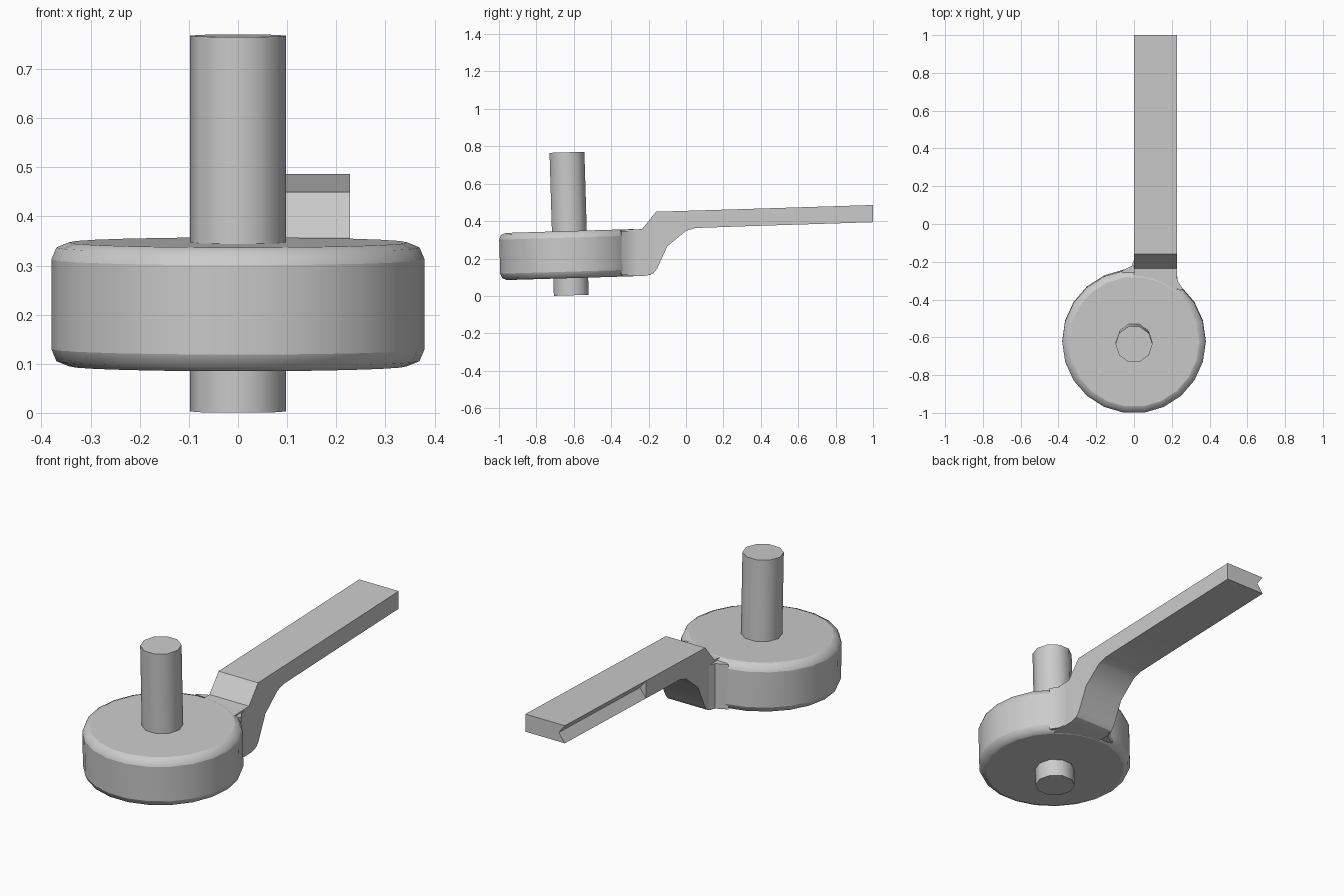
import bpy, bmesh, math
from mathutils import Vector, Matrix

if "Cube" in bpy.data.objects:
    bpy.data.objects.remove(bpy.data.objects["Cube"], do_unlink=True)

grey = bpy.data.materials.new("plain grey")
grey.use_nodes = True
grey.diffuse_color = (0.6, 0.6, 0.6, 1)
grey.node_tree.nodes["Principled BSDF"].inputs["Base Color"].default_value = (0.6, 0.6, 0.6, 1)

TILT = 0.03
CENTRE = Vector((0, -0.62, 0.22))


def finish(name, bm):
    bmesh.ops.recalc_face_normals(bm, faces=bm.faces)
    mesh = bpy.data.meshes.new(name)
    bm.to_mesh(mesh)
    bm.free()
    mesh.materials.append(grey)
    obj = bpy.data.objects.new(name, mesh)
    bpy.context.collection.objects.link(obj)
    return obj


def prism(name, points, sweep):
    """Closed outline swept along a vector."""
    bm = bmesh.new()
    face = bm.faces.new([bm.verts.new(p) for p in points])
    result = bmesh.ops.extrude_face_region(bm, geom=[face], use_keep_orig=True)
    moved = [v for v in result["geom"] if isinstance(v, bmesh.types.BMVert)]
    bmesh.ops.translate(bm, verts=moved, vec=sweep)
    return finish(name, bm)


def tilted_cylinder(name, sides, radius, bottom, top):
    """Cylinder on the head's slightly leaning axis."""
    bm = bmesh.new()
    place = (Matrix.Translation(CENTRE) @ Matrix.Rotation(TILT, 4, "X")
             @ Matrix.Translation((0, 0, (bottom + top) / 2 - CENTRE.z)))
    bmesh.ops.create_cone(bm, cap_ends=True, segments=sides, radius1=radius,
                          radius2=radius, depth=top - bottom, matrix=place)
    bmesh.ops.rotate(bm, verts=bm.verts, cent=CENTRE,
                     matrix=place.to_3x3() @ Matrix.Rotation(math.pi / 2, 3, "Z")
                     @ place.to_3x3().inverted())
    return finish(name, bm)


def smooth(obj, degrees):
    bpy.ops.object.select_all(action="DESELECT")
    obj.select_set(True)
    bpy.context.view_layer.objects.active = obj
    bpy.ops.object.shade_smooth_by_angle(angle=math.radians(degrees))


# Round head with softened rims
head = tilted_cylinder("head", 22, 0.38, 0.095, 0.347)
bevel = head.modifiers.new("rims", "BEVEL")
bevel.width = 0.035
bevel.segments = 2
bevel.angle_limit = math.radians(50)
bevel.limit_method = "ANGLE"
smooth(head, 30)

# Pin through the head
pin = tilted_cylinder("pin", 10, 0.098, 0.003, 0.768)
smooth(pin, 38)

# Cranked neck rising from the head to the handle
WIDTH = 0.228
GROOVE_Y = 0.33
neck_profile = [(-0.45, 0.349), (-0.235, 0.357), (-0.16, 0.45), (GROOVE_Y, 0.465),
                (GROOVE_Y, 0.373), (0.05, 0.363), (0, 0.348), (-0.1, 0.265),
                (-0.155, 0.145), (-0.175, 0.12), (-0.21, 0.108), (-0.45, 0.103)]
neck = prism("neck", [(0, y, z) for y, z in neck_profile], (WIDTH, 0, 0))
smooth(neck, 28)

# Straight handle with a V groove along one side
handle = prism("handle",
               [(0, GROOVE_Y, 0.373), (WIDTH, GROOVE_Y, 0.373), (WIDTH, GROOVE_Y, 0.465),
                (0, GROOVE_Y, 0.465), (0.035, GROOVE_Y, 0.42)],
               (0, 1 - GROOVE_Y, 0.021))

# Small fillets where the neck meets the head
for side, outline in (("right", [(0.01, -0.19), (0, -0.19), (-0.012, -0.222),
                                 (-0.07, -0.25), (0.01, -0.3)]),
                      ("left", [(0.21, -0.27), (WIDTH, -0.27), (0.233, -0.305),
                                (0.26, -0.345), (0.21, -0.36)])):
    fillet = prism(side + "_fillet", [(x, y, 0.112) for x, y in outline], (0, 0, 0.235))
    smooth(fillet, 40)
